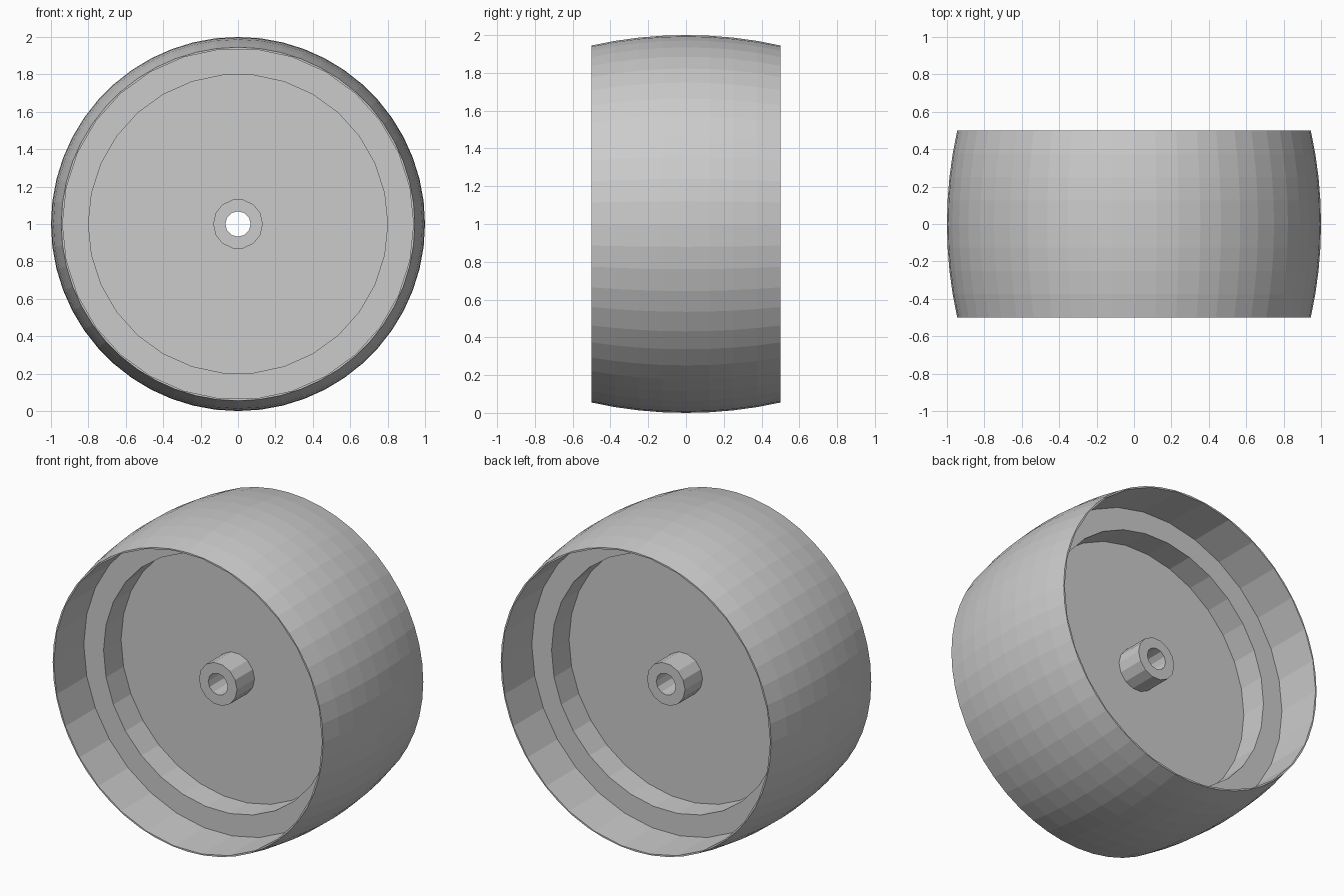
import bpy, bmesh, math

if "Cube" in bpy.data.objects:
    bpy.data.objects.remove(bpy.data.objects["Cube"])

CENTRE_Z = 1.0


def lathe(name, profile, sides):
    """Closed solid of revolution about the y axis; profile is a list of (y, radius)."""
    bm = bmesh.new()
    rings = []
    for y, r in profile:
        rings.append([bm.verts.new((r * math.cos(2 * math.pi * i / sides), y,
                                    CENTRE_Z + r * math.sin(2 * math.pi * i / sides)))
                      for i in range(sides)])
    for a, b in zip(rings, rings[1:]):
        for i in range(sides):
            j = (i + 1) % sides
            bm.faces.new((a[i], a[j], b[j], b[i]))
    bm.faces.new(rings[0])
    bm.faces.new(rings[-1])
    bmesh.ops.recalc_face_normals(bm, faces=bm.faces)
    mesh = bpy.data.meshes.new(name)
    bm.to_mesh(mesh)
    bm.free()
    obj = bpy.data.objects.new(name, mesh)
    bpy.context.collection.objects.link(obj)
    return obj


def combine(target, other, operation):
    """Apply a boolean and remove the helper object."""
    mod = target.modifiers.new(other.name, 'BOOLEAN')
    mod.operation = operation
    mod.solver = 'EXACT'
    mod.object = other
    other.hide_render = True
    bpy.context.view_layer.objects.active = target
    bpy.ops.object.modifier_apply(modifier=mod.name)
    bpy.data.objects.remove(other)


# Crowned outer body: barrel profile, widest in the middle
bands = 8
crown = []
for k in range(bands + 1):
    y = -0.5 + k / bands
    crown.append((y, math.sqrt(1 - (y / 1.53) ** 2)))
wheel = lathe("pulley_wheel", crown, 52)

# Stepped recess on each side: wide rim pocket, then deeper web pocket
for side in (-1, 1):
    combine(wheel, lathe("rim_pocket", [(side * 0.2, 0.938), (side * 0.6, 0.938)], 30), 'DIFFERENCE')
    combine(wheel, lathe("web_pocket", [(side * 0.025, 0.8), (side * 0.3, 0.8)], 30), 'DIFFERENCE')

# Hub through the web, then the axle bore
combine(wheel, lathe("hub", [(-0.2, 0.133), (0.2, 0.133)], 14), 'UNION')
combine(wheel, lathe("bore", [(-0.7, 0.068), (0.7, 0.068)], 12), 'DIFFERENCE')
